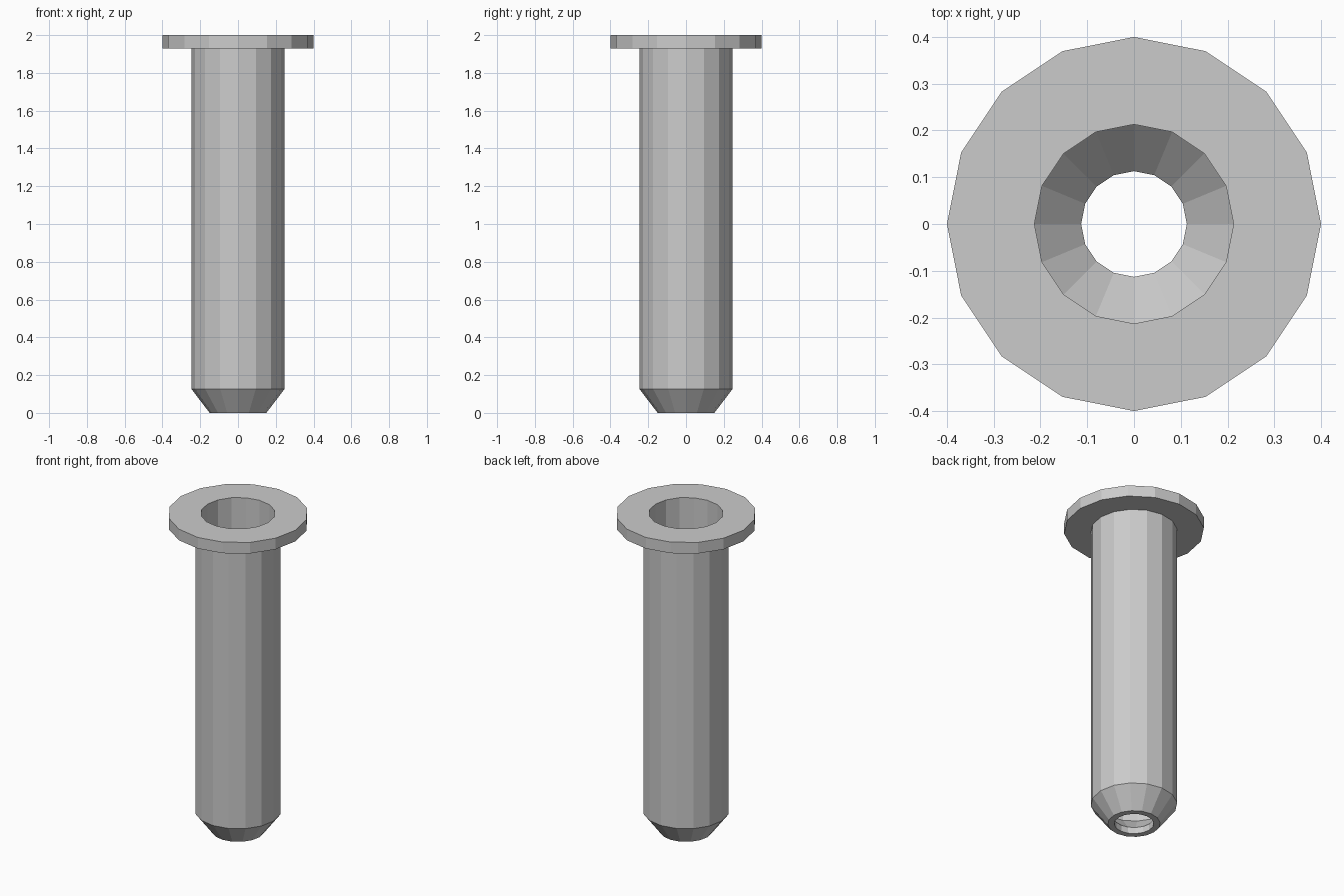
import bpy
import bmesh
import math

SIDES = 16

cube = bpy.data.objects.get("Cube")
if cube:
    bpy.data.objects.remove(cube, do_unlink=True)

# Single plain grey material
grey = bpy.data.materials.new("light_grey")
grey.use_nodes = True
colour = (0.6, 0.6, 0.6, 1.0)
grey.diffuse_color = colour
grey.node_tree.nodes["Principled BSDF"].inputs["Base Color"].default_value = colour


def lathe(name, profile, material):
    """Revolve a closed (radius, height) profile around z, flat shaded."""
    bm = bmesh.new()
    rings = []
    for i in range(SIDES):
        a = 2 * math.pi * i / SIDES
        rings.append([bm.verts.new((r * math.cos(a), r * math.sin(a), z))
                      for r, z in profile])
    count = len(profile)
    for i in range(SIDES):
        here, after = rings[i], rings[(i + 1) % SIDES]
        for j in range(count):
            k = (j + 1) % count
            bm.faces.new((here[j], after[j], after[k], here[k]))
    bmesh.ops.recalc_face_normals(bm, faces=bm.faces)
    mesh = bpy.data.meshes.new(name)
    bm.to_mesh(mesh)
    bm.free()
    mesh.materials.append(material)
    obj = bpy.data.objects.new(name, mesh)
    bpy.context.collection.objects.link(obj)
    return obj


# Hollow sleeve: tapered tip, straight body, top flange, then the bore back down
outside = [(0.15, 0), (0.247, 0.127), (0.247, 1.93), (0.4, 1.93), (0.4, 2)]
bore = [(0.213, 2), (0.213, 0.14), (0.113, 0.04), (0.113, 0)]
lathe("flanged_sleeve", outside + bore, grey)
